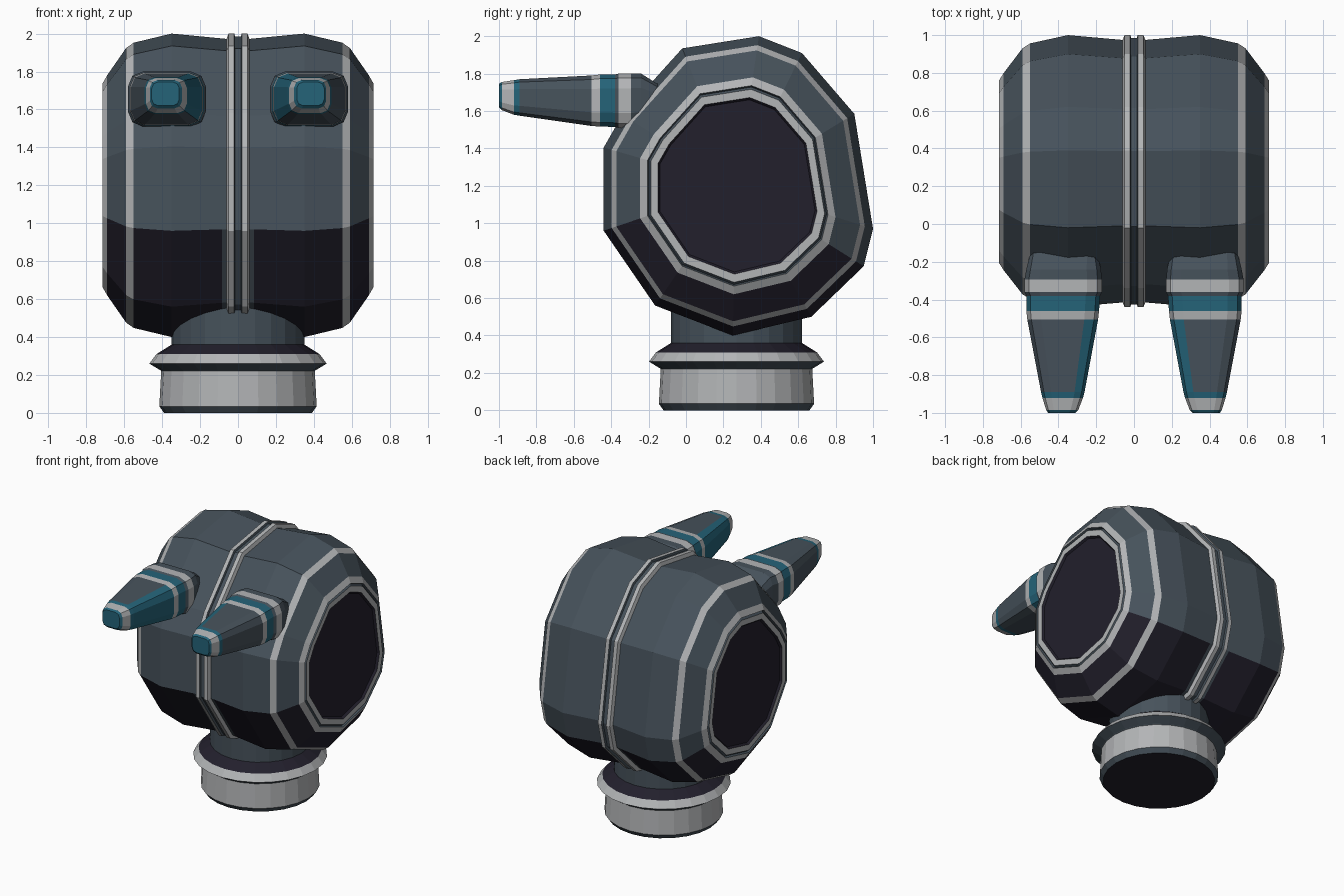
import bpy, bmesh, math
from mathutils import Vector

cube = bpy.data.objects.get("Cube")
if cube:
    bpy.data.objects.remove(cube, do_unlink=True)


def make_material(name, rgb):
    m = bpy.data.materials.new(name)
    m.use_nodes = True
    m.diffuse_color = (*rgb, 1)
    m.node_tree.nodes["Principled BSDF"].inputs["Base Color"].default_value = (*rgb, 1)
    return m


SLATE, LIGHT, TEAL, NAVY = range(4)
MATERIALS = [make_material("slate", (0.062, 0.084, 0.105)),
             make_material("light grey", (0.45, 0.46, 0.47)),
             make_material("teal", (0.018, 0.125, 0.19)),
             make_material("dark navy", (0.016, 0.014, 0.025))]


def loft(name, rings, colour, caps):
    """Skin a list of rings; colour(span, segment) picks the material."""
    bm = bmesh.new()
    rows = [[bm.verts.new(p) for p in ring] for ring in rings]
    n = len(rows[0])
    for s in range(len(rows) - 1):
        a, b = rows[s], rows[s + 1]
        for i in range(n):
            j = (i + 1) % n
            bm.faces.new((a[i], a[j], b[j], b[i])).material_index = colour(s, i)
    for row, mat in zip((rows[0], rows[-1]), caps):
        bm.faces.new(row).material_index = mat
    bmesh.ops.recalc_face_normals(bm, faces=bm.faces)
    mesh = bpy.data.meshes.new(name)
    bm.to_mesh(mesh)
    bm.free()
    for m in MATERIALS:
        mesh.materials.append(m)
    obj = bpy.data.objects.new(name, mesh)
    bpy.context.collection.objects.link(obj)
    return obj


# Head: a faceted side profile (y, z) scaled along x
CENTRE = Vector((0.27, 1.2))
profile = [(-0.44, 0.96), (-0.165, 0.56), (0.25, 0.40), (0.67, 0.50),
           (0.95, 0.77), (1.0, 0.97), (0.90, 1.585), (0.62, 1.91),
           (0.39, 2.0), (-0.02, 1.935), (-0.34, 1.58), (-0.44, 1.405)]
SHELL = -1  # slate above, navy on the underside
# (x, scale, colour of the span that ends here)
stations = [(0.015, 0.98, SLATE), (0.02, 1.0, SLATE), (0.05, 1.0, LIGHT),
            (0.06, 0.965, LIGHT), (0.085, 0.968, SLATE), (0.35, 1.0, SHELL),
            (0.55, 0.94, SHELL), (0.59, 0.905, LIGHT), (0.69, 0.725, SHELL),
            (0.715, 0.67, LIGHT), (0.70, 0.66, SLATE), (0.715, 0.645, SLATE),
            (0.715, 0.59, LIGHT), (0.70, 0.575, NAVY)]


def head_ring(x, scale):
    pts = [CENTRE + (Vector(p) - CENTRE) * scale for p in profile]
    return [(x, p.x, p.y) for p in pts]


rings = [head_ring(-x, s) for x, s, c in reversed(stations)]
rings += [head_ring(x, s) for x, s, c in stations]
half = [c for x, s, c in stations]
spans = half[:0:-1] + half


def head_colour(s, i):
    if spans[s] == SHELL:
        return NAVY if i < 4 else SLATE
    return spans[s]


loft("head_shell", rings, head_colour, (NAVY, NAVY))

# Neck and base: one turned profile (radius, z, colour of the span below)
turned = [(0.39, 0.0, NAVY), (0.415, 0.035, SLATE), (0.405, 0.22, LIGHT),
          (0.41, 0.225, SLATE), (0.468, 0.26, SLATE), (0.43, 0.31, LIGHT),
          (0.35, 0.36, NAVY), (0.35, 0.62, SLATE)]
SIDES = 24
neck_rings = [[(r * math.cos(math.tau * k / SIDES),
                CENTRE.x + r * math.sin(math.tau * k / SIDES), z)
               for k in range(SIDES)] for r, z, c in turned]
loft("neck_and_base", neck_rings, lambda s, i: turned[s + 1][2], (NAVY, SLATE))

# Horns: tapered rounded boxes (y, x inner, x outer, z low, z high, span colour)
horn = [(-0.08, 0.21, 0.53, 1.56, 1.70, SLATE),
        (-0.24, 0.175, 0.57, 1.52, 1.80, SLATE),
        (-0.295, 0.17, 0.58, 1.51, 1.80, SLATE),
        (-0.36, 0.17, 0.58, 1.51, 1.80, LIGHT),
        (-0.38, 0.18, 0.57, 1.515, 1.795, SLATE),
        (-0.46, 0.185, 0.57, 1.517, 1.795, TEAL),
        (-0.505, 0.19, 0.565, 1.52, 1.79, LIGHT),
        (-0.89, 0.262, 0.492, 1.575, 1.77, SLATE),
        (-0.92, 0.27, 0.485, 1.58, 1.765, TEAL),
        (-0.985, 0.295, 0.465, 1.605, 1.755, LIGHT),
        (-1.0, 0.31, 0.455, 1.62, 1.745, TEAL)]
CORNER = 3  # points on each rounded corner
INNER = (CORNER, CORNER + 1, 2 * CORNER - 1, 2 * CORNER, CORNER - 1 + CORNER)


def horn_ring(side, y, x0, x1, z0, z1):
    r = 0.27 * (z1 - z0)
    corners = [(x1 - r, z1 - r), (x0 + r, z1 - r), (x0 + r, z0 + r), (x1 - r, z0 + r)]
    ring = []
    for q, (cx, cz) in enumerate(corners):
        for k in range(CORNER):
            a = math.pi / 2 * (q + k / (CORNER - 1))
            ring.append((side * (cx + r * math.cos(a)), y, cz + r * math.sin(a)))
    return ring


def horn_colour(s, i):
    # the long tapered span is teal on the side facing the centre line
    long_span = horn[s + 1][0] < -0.6 and horn[s][0] > -0.6
    if long_span and i in INNER:
        return TEAL
    return horn[s + 1][5]


for side, name in ((1, "left_horn"), (-1, "right_horn")):
    loft(name, [horn_ring(side, *h[:5]) for h in horn], horn_colour, (SLATE, TEAL))
